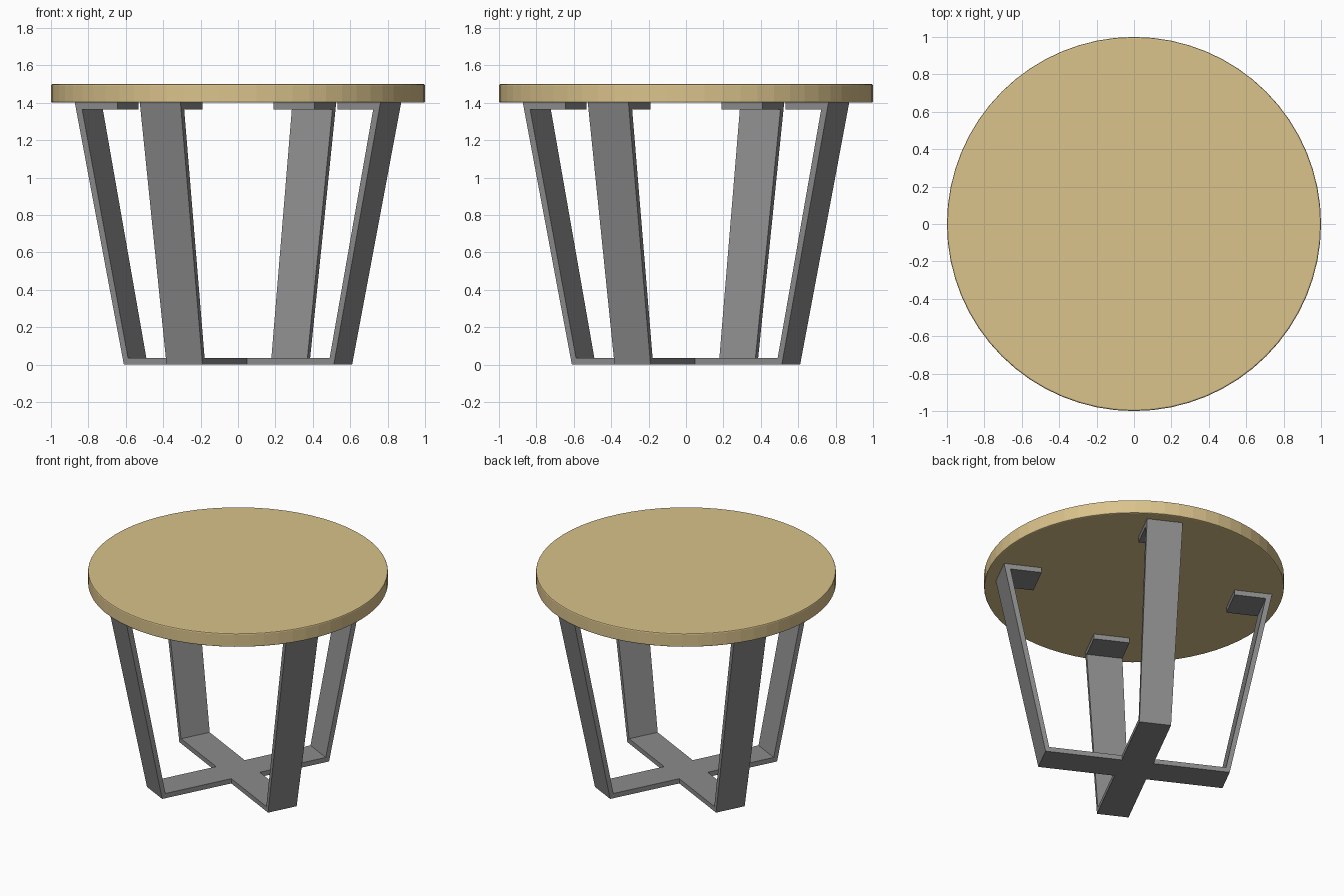
import bpy, bmesh, math
from mathutils import Matrix

if "Cube" in bpy.data.objects:
    bpy.data.objects.remove(bpy.data.objects["Cube"])


def material(name, rgb):
    m = bpy.data.materials.new(name)
    m.diffuse_color = (*rgb, 1)
    m.use_nodes = True
    m.node_tree.nodes["Principled BSDF"].inputs["Base Color"].default_value = m.diffuse_color
    return m


def finish(bm, name, mat):
    bmesh.ops.recalc_face_normals(bm, faces=bm.faces)
    me = bpy.data.meshes.new(name)
    bm.to_mesh(me)
    bm.free()
    me.materials.append(mat)
    ob = bpy.data.objects.new(name, me)
    bpy.context.collection.objects.link(ob)
    return ob


wood = material("pale wood", (0.70, 0.54, 0.26))
steel = material("grey steel", (0.26, 0.26, 0.26))

# Round table top with slightly eased rims
bm = bmesh.new()
bmesh.ops.create_cone(bm, cap_ends=True, segments=64, radius1=1, radius2=1, depth=0.1,
                      matrix=Matrix.Translation((0, 0, 1.45)))
rims = [e for e in bm.edges if abs(e.verts[0].co.z - e.verts[1].co.z) < 1e-4]
bmesh.ops.bevel(bm, geom=rims, offset=0.008, segments=2, affect='EDGES', profile=0.5)
finish(bm, "table_top", wood)

# Base: four bent strips (floor bar, splayed leg, top tab) joined in a centre cross
# Each station: half width, outer (radius, z), inner (radius, z)
HW = 0.108
stations = [
    (HW, (HW, 0.0), (HW, 0.035)),
    (HW, (0.63, 0.0), (0.605, 0.035)),
    (0.122, (0.917, 1.4), (0.873, 1.363)),
    (0.122, (0.66, 1.4), (0.66, 1.363)),
]
bm = bmesh.new()
for k in range(4):
    rot = Matrix.Rotation(math.radians(-27 + 90 * k), 3, 'Z')
    rings = []
    for hw, (ro, zo), (ri, zi) in stations:
        pts = [(ro, -hw, zo), (ro, hw, zo), (ri, hw, zi), (ri, -hw, zi)]
        ring = [bm.verts.new(p) for p in pts]
        for v in ring:
            v.co = rot @ v.co
        rings.append(ring)
    for a, b in zip(rings, rings[1:]):
        for i in range(4):
            j = (i + 1) % 4
            bm.faces.new((a[i], a[j], b[j], b[i]))
    bm.faces.new(rings[-1])
# Centre square of the cross
rot = Matrix.Rotation(math.radians(-27), 3, 'Z')
for z in (0.0, 0.035):
    quad = [bm.verts.new((x * HW, y * HW, z)) for x, y in ((-1, -1), (1, -1), (1, 1), (-1, 1))]
    for v in quad:
        v.co = rot @ v.co
    bm.faces.new(quad)
bmesh.ops.remove_doubles(bm, verts=bm.verts, dist=1e-4)
finish(bm, "cross_base", steel)
